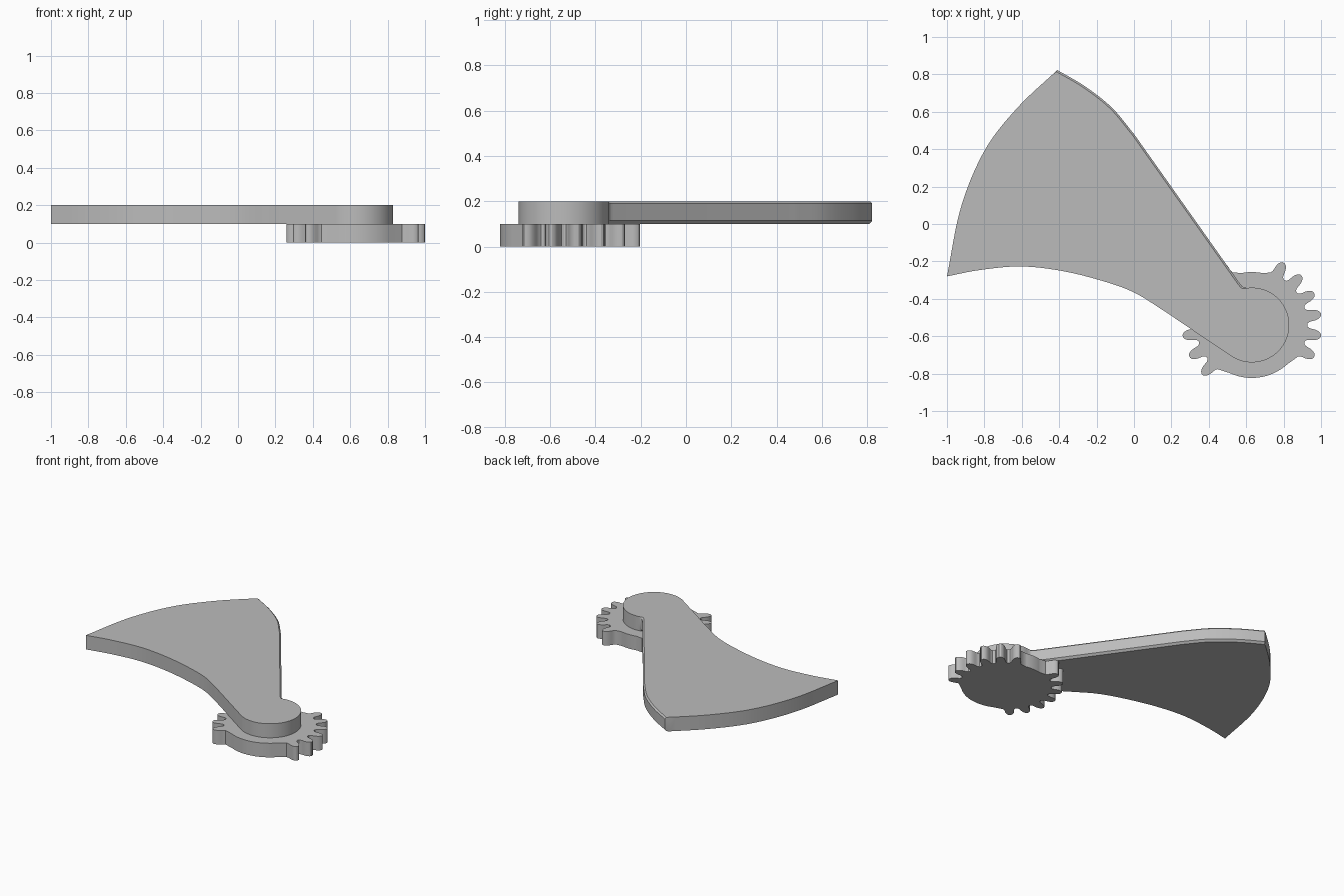
import bpy, bmesh, math
from mathutils import Vector

if "Cube" in bpy.data.objects:
    bpy.data.objects.remove(bpy.data.objects["Cube"])

grey = bpy.data.materials.new("plain_grey")
grey.use_nodes = True
grey.diffuse_color = (0.5, 0.5, 0.5, 1)
grey.node_tree.nodes["Principled BSDF"].inputs["Base Color"].default_value = (0.5, 0.5, 0.5, 1)

PIVOT = Vector((0.63, -0.54))


def polar(radius, degrees):
    a = math.radians(degrees)
    return PIVOT + Vector((math.cos(a), math.sin(a))) * radius


def spline(points, steps=8):
    """Smooth curve through the points, both ends included."""
    p = [Vector(q) for q in points]
    p = [2 * p[0] - p[1]] + p + [2 * p[-1] - p[-2]]
    out = []
    for a, b, c, d in zip(p, p[1:], p[2:], p[3:]):
        for i in range(steps):
            t = i / steps
            out.append(0.5 * (2 * b + (c - a) * t + (2 * a - 5 * b + 4 * c - d) * t**2
                              + (3 * b - a - 3 * c + d) * t**3))
    return out + [p[-2]]


def loft(name, rings):
    """Solid through stacked (outline, height) rings with flat caps."""
    bm = bmesh.new()
    loops = [[bm.verts.new((p.x, p.y, z)) for p in outline] for outline, z in rings]
    n = len(loops[0])
    for low, high in zip(loops, loops[1:]):
        for i in range(n):
            j = (i + 1) % n
            bm.faces.new((low[i], low[j], high[j], high[i]))
    bm.faces.new(loops[0][::-1])
    bm.faces.new(loops[-1])
    bmesh.ops.recalc_face_normals(bm, faces=bm.faces)
    for f in bm.faces:
        f.smooth = True
    for e in bm.edges:
        e.smooth = e.calc_face_angle(0) < math.radians(30)
    mesh = bpy.data.meshes.new(name)
    bm.to_mesh(mesh)
    bm.free()
    mesh.materials.append(grey)
    obj = bpy.data.objects.new(name, mesh)
    bpy.context.collection.objects.link(obj)
    return obj


# Gear: two toothed sectors separated by plain arcs
half_tooth = [(9, 0.296), (7.2, 0.299), (5.9, 0.309), (5.3, 0.322),
              (4.9, 0.337), (4.0, 0.354), (2.5, 0.368), (0.9, 0.374)]
tooth = [(-a, r) for a, r in half_tooth] + [(a, r) for a, r in half_tooth[:0:-1]]


def toothed_sector(first, count):
    return [polar(r, first + 18 * k + a) for k in range(count) for a, r in tooth]


def plain_arc(start, end, steps=16):
    return [polar(0.283, start + (end - start) * i / steps) for i in range(steps + 1)]


gear = (toothed_sector(-27, 6) + plain_arc(78, 102)
        + toothed_sector(117, 7) + plain_arc(245, 312))
loft("gear", [(gear, 0), (gear, 0.1)])

# Blade outline: concave lower edge, round hub, fillet, long edge, curved outer end
lower = spline([(-1, -0.28), (-0.824, -0.246), (-0.61, -0.227), (-0.396, -0.249),
                (-0.18, -0.301), (0, -0.366), (0.166, -0.468)])
hub = [polar(0.2, 236 + i * 4.5) for i in range(49)]
long_edge = spline([(0.605, -0.342), (0.583, -0.336), (0.567, -0.32)], 4)
long_edge += spline([(0, 0.481), (-0.118, 0.622), (-0.262, 0.736), (-0.41, 0.823)])
outer = spline([(-0.41, 0.823), (-0.62, 0.625), (-0.797, 0.396),
                (-0.925, 0.09), (-1, -0.28)])[1:-1]


def blade_outline(inset):
    """Outline with only the long edge pulled inwards."""
    edge = []
    last = len(long_edge) - 1
    for i, p in enumerate(long_edge):
        along = long_edge[min(i + 1, last)] - long_edge[max(i - 1, 0)]
        inward = Vector((-along.y, along.x)).normalized()
        edge.append(p + inward * inset * min(1, i / 4))
    return lower + hub + edge + outer


# Blade with chamfers along its long edge
loft("blade", [(blade_outline(0.014), 0.1), (blade_outline(0), 0.114),
               (blade_outline(0), 0.19), (blade_outline(0.01), 0.2)])
